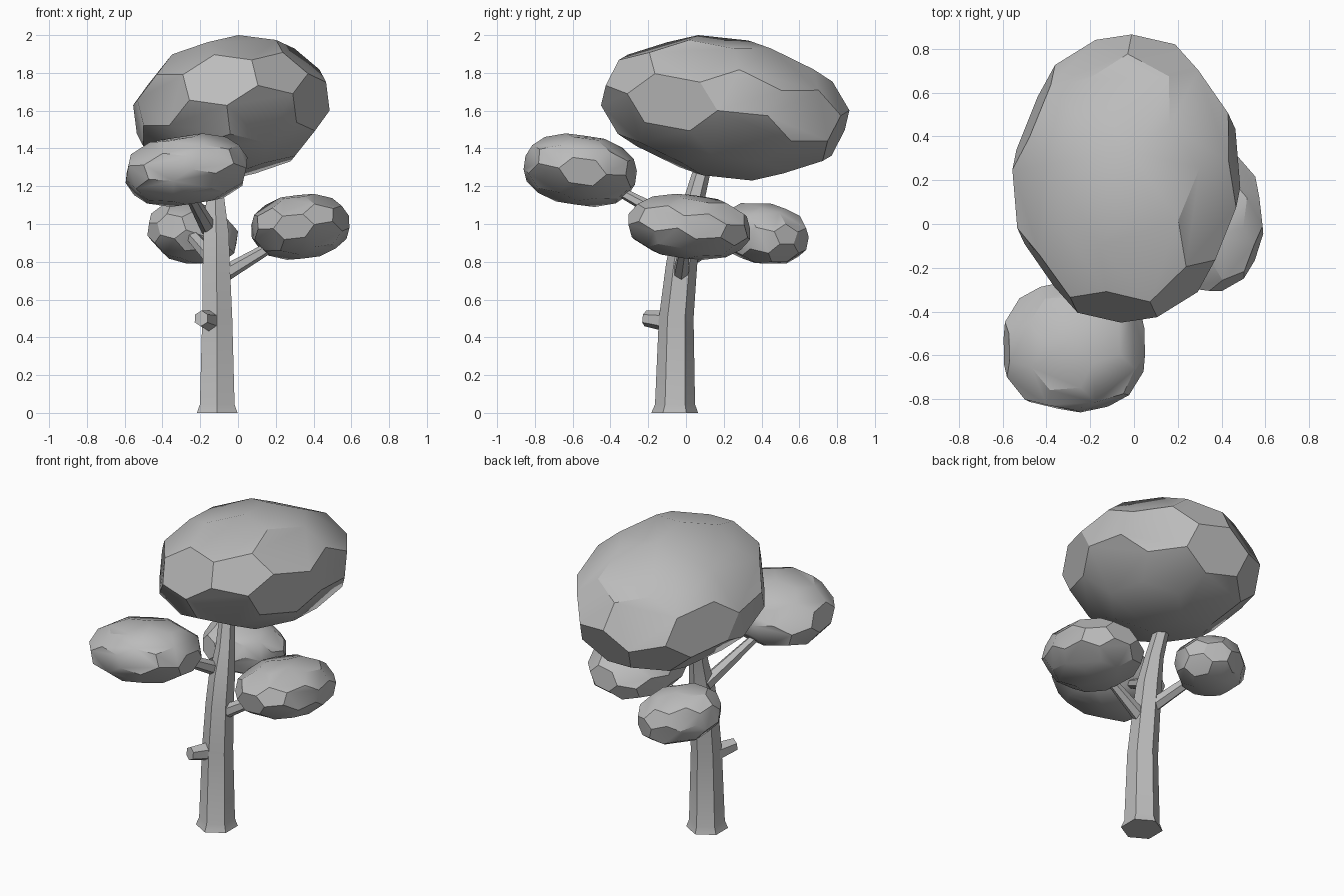
import bpy, bmesh
from math import radians, sin, cos, tau
from mathutils import Vector, Euler

cube = bpy.data.objects.get("Cube")
if cube:
    bpy.data.objects.remove(cube)

grey = bpy.data.materials.new("plain grey")
grey.use_nodes = True
grey.diffuse_color = (0.5, 0.5, 0.5, 1)
grey.node_tree.nodes["Principled BSDF"].inputs["Base Color"].default_value = (0.5, 0.5, 0.5, 1)


def finish(bm, name):
    bmesh.ops.recalc_face_normals(bm, faces=bm.faces)
    mesh = bpy.data.meshes.new(name)
    bm.to_mesh(mesh)
    bm.free()
    mesh.materials.append(grey)
    obj = bpy.data.objects.new(name, mesh)
    bpy.context.collection.objects.link(obj)
    bpy.ops.object.select_all(action='DESELECT')
    obj.select_set(True)
    bpy.context.view_layer.objects.active = obj
    bpy.ops.object.shade_smooth_by_angle(angle=radians(34))
    return obj


def limb(name, rings, upright=False):
    """Six-sided tapered tube through (position, radius) rings."""
    bm = bmesh.new()
    loops = []
    axis = (Vector(rings[-1][0]) - Vector(rings[0][0])).normalized()
    side = axis.cross(Vector((0, 0, 1))).normalized()
    across = side.cross(axis)
    if upright:
        side, across = Vector((1, 0, 0)), Vector((0, 1, 0))
    for pos, radius in rings:
        loops.append([bm.verts.new(Vector(pos) + radius * (
            side * sin(i * tau / 6) - across * cos(i * tau / 6))) for i in range(6)])
    for low, high in zip(loops, loops[1:]):
        for i in range(6):
            j = (i + 1) % 6
            bm.faces.new((low[i], low[j], high[j], high[i]))
    bm.faces.new(loops[0][::-1])
    bm.faces.new(loops[-1])
    return finish(bm, name)


def crown(name, low, high, tilt, spin, power, stretch=1):
    """Boxy ball of pentagons and hexagons, tilted and fitted to its bounds."""
    low, high = Vector(low), Vector(high)
    size = high - low
    shape = Vector((size.x * stretch, size.y, size.z))
    ico = bmesh.new()
    bmesh.ops.create_icosphere(ico, subdivisions=1, radius=1)
    turn = Euler([radians(a) for a in spin], 'ZYX').to_matrix()
    lean = Euler([radians(a) for a in tilt]).to_matrix()
    points = []
    for edge in ico.edges:
        a, b = (v.co for v in edge.verts)
        for t in (1 / 3, 2 / 3):
            p = turn @ a.lerp(b, t)
            p /= sum(abs(c) ** power for c in p) ** (1 / power)
            points.append(lean @ (p * shape))
    ico.free()
    least = [min(p[k] for p in points) for k in range(3)]
    most = [max(p[k] for p in points) for k in range(3)]
    bm = bmesh.new()
    for p in points:
        bm.verts.new([low[k] + (p[k] - least[k]) / (most[k] - least[k]) * size[k]
                      for k in range(3)])
    bmesh.ops.convex_hull(bm, input=bm.verts)
    bmesh.ops.dissolve_limit(bm, angle_limit=radians(8), verts=bm.verts, edges=bm.edges)
    return finish(bm, name)


# Trunk with flared foot and backward lean
limb("trunk", [
    ((-0.11, -0.06, 0), 0.124), ((-0.11, -0.058, 0.045), 0.106),
    ((-0.11, -0.052, 0.5), 0.092), ((-0.115, -0.024, 0.78), 0.083),
    ((-0.115, 0, 0.95), 0.077), ((-0.12, 0.04, 1.12), 0.057),
    ((-0.145, 0.105, 1.36), 0.043)], upright=True)

# Branches and cut stub
limb("left_branch", [((-0.1, -0.03, 0.72), 0.045), ((0.25, 0, 0.925), 0.025)])
limb("front_branch", [((-0.15, 0.02, 0.97), 0.045), ((-0.28, -0.4, 1.2), 0.025)])
limb("back_branch", [((-0.12, -0.01, 0.8), 0.045), ((-0.29, 0.31, 0.99), 0.03)])
limb("stub", [((-0.125, -0.06, 0.48), 0.065), ((-0.16, -0.13, 0.49), 0.053),
              ((-0.195, -0.215, 0.5), 0.042)])

# Foliage crowns
crown("top_crown", (-0.555, -0.45, 1.23), (0.485, 0.865, 2), (-10, -11, 0), (-24, -30, -28), 2.05)
crown("front_crown", (-0.595, -0.86, 1.09), (0.05, -0.26, 1.48), (-9, -8, 0), (0, 25, 40), 2.4)
crown("left_crown", (0.07, -0.305, 0.81), (0.59, 0.34, 1.16), (-6, -7, 0), (20, 0, 10), 2.25)
crown("back_crown", (-0.48, 0.17, 0.79), (0, 0.65, 1.11), (0, 8, 40), (5, 15, 60), 2.4, 1.22)
